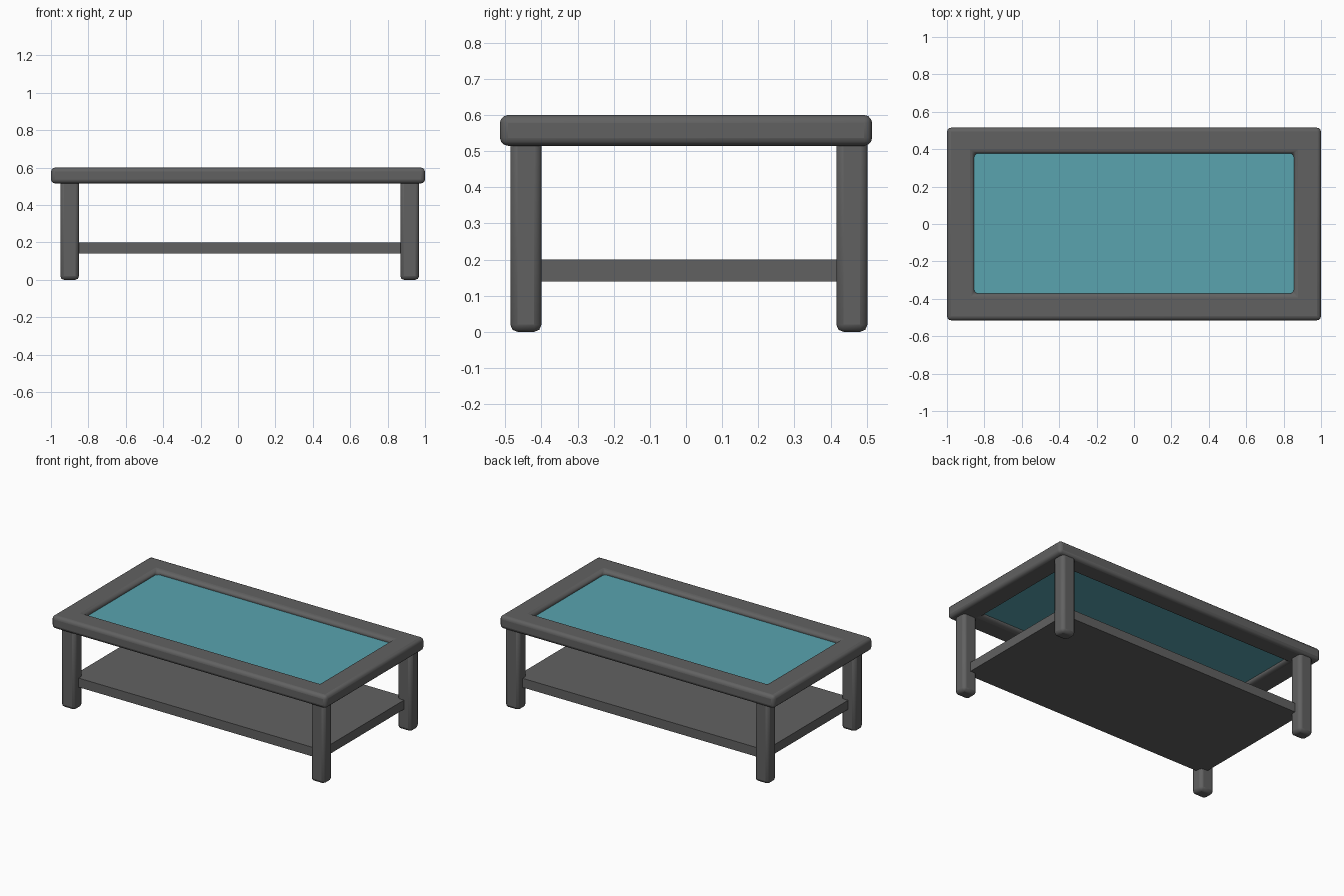
import bpy, bmesh, math

default = bpy.data.objects.get("Cube")
if default:
    bpy.data.objects.remove(default, do_unlink=True)


def material(name, rgb):
    m = bpy.data.materials.new(name)
    m.use_nodes = True
    m.diffuse_color = (*rgb, 1)
    m.node_tree.nodes["Principled BSDF"].inputs["Base Color"].default_value = (*rgb, 1)
    return m


GREY = material("dark grey", (0.12, 0.12, 0.12))
TEAL = material("teal glass", (0.10, 0.37, 0.43))


def finish(name, bm, mat, bevel=0.0, segments=2):
    """Turn a bmesh into an object with rounded edges and smooth shading."""
    bmesh.ops.recalc_face_normals(bm, faces=bm.faces)
    mesh = bpy.data.meshes.new(name)
    bm.to_mesh(mesh)
    bm.free()
    mesh.materials.append(mat)
    ob = bpy.data.objects.new(name, mesh)
    bpy.context.collection.objects.link(ob)
    if bevel:
        mod = ob.modifiers.new("rounded_edges", "BEVEL")
        mod.width = bevel
        mod.segments = segments
        mod.limit_method = "ANGLE"
        mod.angle_limit = math.radians(40)
    bpy.ops.object.select_all(action="DESELECT")
    ob.select_set(True)
    bpy.context.view_layer.objects.active = ob
    bpy.ops.object.shade_smooth_by_angle(angle=math.radians(35))
    return ob


def box(name, x, y, z, mat, bevel=0.0):
    """Box given by its (low, high) range on each axis."""
    bm = bmesh.new()
    bmesh.ops.create_cube(bm, size=1)
    for v in bm.verts:
        v.co = [(r[0] + r[1]) / 2 + c * (r[1] - r[0]) for r, c in zip((x, y, z), v.co)]
    return finish(name, bm, mat, bevel)


def rect(bm, x, y, z):
    return [bm.verts.new(p) for p in
            ((x[0], y[0], z), (x[1], y[0], z), (x[1], y[1], z), (x[0], y[1], z))]


# Top frame: a rectangular ring with rounded edges
bm = bmesh.new()
outer, inner = ((-1, 1), (-0.515, 0.515)), ((-0.855, 0.855), (-0.372, 0.378))
bottom, top = 0.515, 0.6
loops = [rect(bm, *outer, bottom), rect(bm, *outer, top),
         rect(bm, *inner, top), rect(bm, *inner, bottom)]
for a, b in zip(loops, loops[1:] + loops[:1]):
    for i in range(4):
        j = (i + 1) % 4
        bm.faces.new((a[i], a[j], b[j], b[i]))
finish("top_frame", bm, GREY, 0.022, 3)

# Recessed glass panel
box("glass_panel", (-0.87, 0.87), (-0.39, 0.39), (0.545, 0.57), TEAL)

# Legs
for side, x in (("right", -0.90), ("left", 0.918)):
    for end, y in (("front", -0.443), ("back", 0.459)):
        box(f"{end}_{side}_leg", (x - 0.05, x + 0.05), (y - 0.043, y + 0.043),
            (0, 0.55), GREY, 0.02)

# Lower shelf, its corners held inside the legs
box("lower_shelf", (-0.90, 0.918), (-0.443, 0.459), (0.14, 0.2), GREY)
